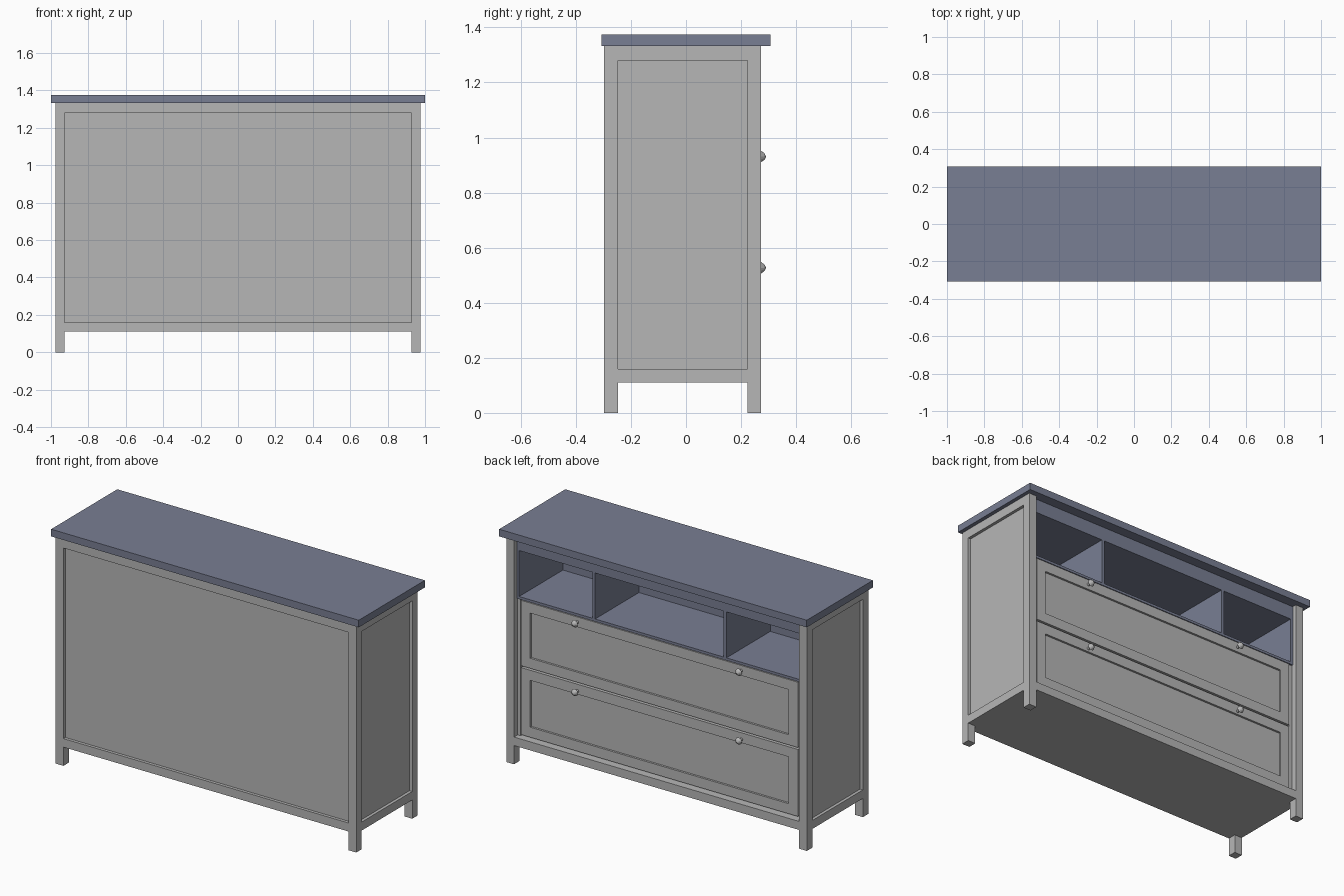
import bpy, bmesh, math
from mathutils import Matrix

if "Cube" in bpy.data.objects:
    bpy.data.objects.remove(bpy.data.objects["Cube"])


def material(name, rgb):
    m = bpy.data.materials.new(name)
    m.diffuse_color = (*rgb, 1)
    m.use_nodes = True
    m.node_tree.nodes["Principled BSDF"].inputs["Base Color"].default_value = m.diffuse_color
    return m


GREY = material("light_grey_paint", (0.47, 0.47, 0.47))
BLUE = material("slate_blue_paint", (0.19, 0.21, 0.292))


def finish(name, bm, mat):
    mesh = bpy.data.meshes.new(name)
    bmesh.ops.recalc_face_normals(bm, faces=bm.faces)
    bm.to_mesh(mesh)
    bm.free()
    mesh.materials.append(mat)
    ob = bpy.data.objects.new(name, mesh)
    bpy.context.collection.objects.link(ob)
    return ob


def box_bm(x0, x1, y0, y1, z0, z1):
    bm = bmesh.new()
    mat = (Matrix.Translation(((x0 + x1) / 2, (y0 + y1) / 2, (z0 + z1) / 2))
           @ Matrix.Diagonal((x1 - x0, y1 - y0, z1 - z0, 1)))
    bmesh.ops.create_cube(bm, size=1, matrix=mat)
    return bm


def box(name, mat, *dims):
    return finish(name, box_bm(*dims), mat)


X, YF, YB = 0.977, -0.297, 0.273     # outer faces of the frame
W = 0.05                             # leg and rail width
XI, YFI, YBI = X - W, YF + W, YB - W  # inner faces of the legs
Z0, Z1, ZT = 0.11, 0.16, 1.333       # bottom rail and frame top
FACE = 0.247                         # drawer and cubby front plane
REC = 0.018                          # panel recess

# Worktop and base
box("worktop", BLUE, -1, 1, -0.307, 0.307, ZT, 1.375)
box("base_board", GREY, -XI - 0.02, XI + 0.02, YF + 0.02, YB - 0.02, Z0, Z1 - 0.005)

# Legs, side rails and recessed side panels
for s, side in ((-1, "left"), (1, "right")):
    xa, xb = sorted((s * XI, s * X))
    box(f"{side}_front_leg", GREY, xa, xb, YF, YFI, 0, ZT)
    box(f"{side}_rear_leg", GREY, xa, xb, YBI, YB, 0, ZT)
    box(f"{side}_bottom_rail", GREY, xa, xb, YFI, YBI, Z0, Z1)
    box(f"{side}_top_rail", GREY, xa, xb, YFI, YBI, 1.28, ZT)
    pa, pb = sorted((s * XI, s * (X - REC)))
    box(f"{side}_panel", GREY, pa, pb, YFI, YBI, Z1, 1.28)
    # Narrow drawer stile beside each drawer stack
    sa, sb = sorted((s * 0.908, s * XI))
    box(f"{side}_drawer_stile", GREY, sa, sb, 0.18, FACE - 0.008, Z1, 0.963)

# Plain face: rails and recessed panel
box("front_bottom_rail", GREY, -XI, XI, YF, YFI, Z0, Z1)
box("front_top_rail", GREY, -XI, XI, YF, YFI, 1.28, ZT)
box("front_panel", GREY, -XI, XI, YF + REC, YFI, Z1, 1.28)
box("rear_bottom_rail", GREY, -XI, XI, YBI, YB, Z0, Z1)

# Open cubby box with two dividers
CB = -0.16
box("cubby_top_board", BLUE, -XI, XI, CB, FACE, 1.25, ZT)
box("cubby_floor", BLUE, -XI, XI, CB, FACE, 0.965, 0.98)
box("cubby_back", BLUE, -XI, XI, CB - 0.015, CB, 0.965, ZT)
for s, side in ((-1, "left"), (1, "right")):
    xa, xb = sorted((s * 0.912, s * XI))
    box(f"{side}_cubby_side", BLUE, xa, xb, CB, FACE, 0.98, 1.25)
    box(f"{side}_cubby_divider", BLUE, s * 0.427 - 0.009, s * 0.427 + 0.009,
        CB, FACE, 0.98, 1.25)


# Drawers with recessed centre panels
def drawer(name, z0, z1):
    bm = box_bm(-0.9, 0.9, -0.16, FACE, z0, z1)
    bm.faces.ensure_lookup_table()
    face = max(bm.faces, key=lambda f: f.calc_center_median().y)
    bmesh.ops.inset_region(bm, faces=[face], thickness=0.084)
    bmesh.ops.inset_region(bm, faces=[face], thickness=0.0001)
    for v in face.verts:
        v.co.y -= 0.012
    return finish(name, bm, GREY)


# Turned knob: short stem, wide rim and shallow domed tip
def knob(name, x, z, sides=12):
    profile = [(0.009, FACE - 0.002), (0.009, 0.26), (0.021, 0.272),
               (0.012, 0.285), (0.0, 0.291)]
    bm = bmesh.new()
    rings = []
    for r, y in profile[:-1]:
        rings.append([bm.verts.new((x + r * math.cos(a), y, z + r * math.sin(a)))
                      for a in (2 * math.pi * i / sides for i in range(sides))])
    tip = bm.verts.new((x, profile[-1][1], z))
    for i in range(sides):
        j = (i + 1) % sides
        for a, b in zip(rings, rings[1:]):
            bm.faces.new((a[i], a[j], b[j], b[i]))
        bm.faces.new((rings[-1][i], rings[-1][j], tip))
    bm.faces.new(rings[0])
    return finish(name, bm, GREY)


for label, z0, z1, zk in (("lower", 0.172, 0.566, 0.527), ("upper", 0.577, 0.961, 0.931)):
    drawer(f"{label}_drawer", z0, z1)
    for s, side in ((-1, "left"), (1, "right")):
        knob(f"{label}_{side}_knob", s * 0.533, zk)
